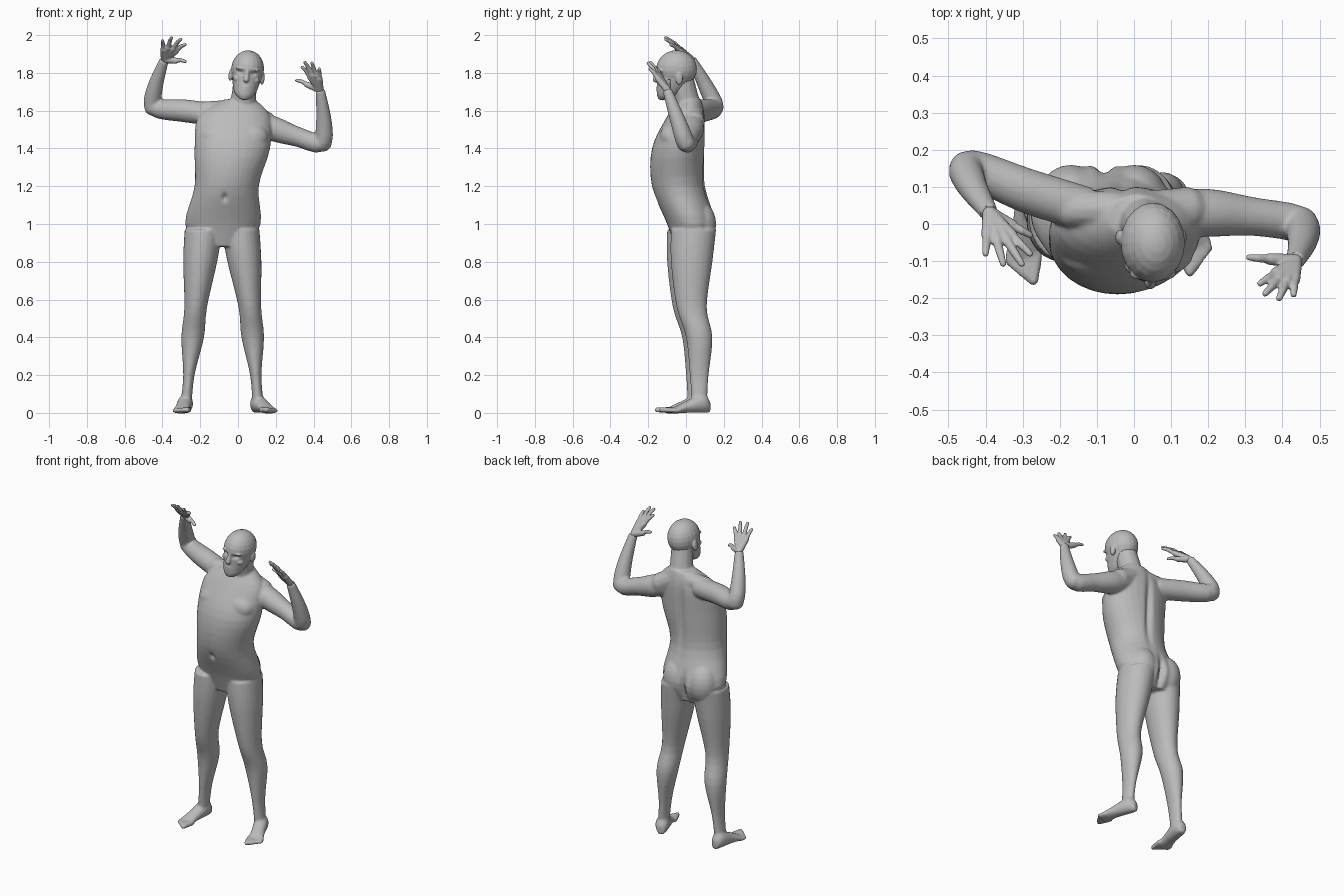
import bpy, bmesh, math
from mathutils import Vector, Matrix

cube = bpy.data.objects.get("Cube")
if cube:
    bpy.data.objects.remove(cube, do_unlink=True)

skin = bpy.data.materials.new("plain grey")
skin.use_nodes = True
skin.diffuse_color = (.5, .5, .5, 1)
skin.node_tree.nodes["Principled BSDF"].inputs["Base Color"].default_value = skin.diffuse_color

UP = Vector((0, 0, 1))
FORWARD = Vector((0, -1, 0))


def spline(points, steps=4):
    """Pass a smooth curve through section points of any dimension."""
    points = [Vector(p) for p in points]
    last = len(points) - 1
    result = []
    for i in range(last):
        before, start, end, after = points[max(i - 1, 0)], points[i], points[i + 1], points[min(i + 2, last)]
        tangent_in, tangent_out = (end - before) / 2, (after - start) / 2
        for k in range(steps):
            t = k / steps
            ease = t * t * (3 - 2 * t)
            result.append(start * (1 - ease) + end * ease
                          + tangent_in * (t * (1 - t) ** 2) - tangent_out * (t * t * (1 - t)))
    return result + [points[last]]


def loft(bm, points, axis=None, matrix=Matrix(), sides=24):
    """Skin smooth elliptical sections: x, y, z, half width and half depth."""
    sections = spline(points)
    rings = []
    u = Vector((1, 0, 0))
    for i, section in enumerate(sections):
        centre, width, depth = Vector(section[:3]), section[3], section[-1]
        ahead = Vector(sections[min(i + 1, len(sections) - 1)][:3])
        behind = Vector(sections[max(i - 1, 0)][:3])
        t = axis or (ahead - behind).normalized()
        if i == 0 and abs(t.x) > .7:
            u = Vector((0, 1, 0))
        u = (u - t * u.dot(t)).normalized()
        v = t.cross(u)
        angles = [math.tau * k / sides for k in range(sides)]
        rings.append([bm.verts.new(matrix @ (centre + u * width * math.cos(a) + v * depth * math.sin(a)))
                      for a in angles])
    for lower, upper in zip(rings, rings[1:]):
        for k in range(sides):
            bm.faces.new((lower[k - 1], lower[k], upper[k], upper[k - 1]))
    bm.faces.new(rings[0][::-1])
    bm.faces.new(rings[-1])


def blob(bm, centre, size, matrix=Matrix()):
    place = matrix @ Matrix.Translation(centre) @ Matrix.Diagonal((*size, 1))
    bmesh.ops.create_uvsphere(bm, u_segments=20, v_segments=12, radius=1, matrix=place)


def capsule(bm, start, end, radius, taper=1.0):
    """Round-ended tapered tube."""
    tip = radius * taper
    loft(bm, [(*start, radius), (*end, tip)], sides=12)
    blob(bm, start, [radius] * 3)
    blob(bm, end, [tip] * 3)


def finish(bm, name, voxel, smoothing, dents=()):
    """Fuse the parts into one skin, soften it and press in the hollows."""
    bmesh.ops.recalc_face_normals(bm, faces=bm.faces)
    mesh = bpy.data.meshes.new(name)
    bm.to_mesh(mesh)
    bm.free()
    mesh.materials.append(skin)
    part = bpy.data.objects.new(name, mesh)
    bpy.context.collection.objects.link(part)
    bpy.ops.object.select_all(action="DESELECT")
    part.select_set(True)
    bpy.context.view_layer.objects.active = part
    fuse = part.modifiers.new("fuse", "REMESH")
    fuse.mode, fuse.voxel_size = "VOXEL", voxel
    soften = part.modifiers.new("soften", "SMOOTH")
    soften.factor, soften.iterations = .5, smoothing
    bpy.ops.object.modifier_apply(modifier=fuse.name)
    bpy.ops.object.modifier_apply(modifier=soften.name)
    for centre, size, push in dents:
        for vertex in part.data.vertices:
            offset = vertex.co - Vector(centre)
            distance = sum((o / s) ** 2 for o, s in zip(offset, size))
            vertex.co += Vector(push) * math.exp(-distance)
    thin = part.modifiers.new("thin", "DECIMATE")
    thin.ratio = .4
    bpy.ops.object.modifier_apply(modifier=thin.name)
    bpy.ops.object.shade_smooth_by_angle(angle=math.radians(40))
    return part


# Torso, shoulder slopes and neck
body = bmesh.new()
loft(body, [(-.08, .03, .88, .12, .09), (-.08, .03, 1, .2, .13), (-.06, -.04, 1.2, .17, .14),
            (-.03, -.04, 1.4, .2, .14), (-.02, 0, 1.57, .19, .1), (.01, .02, 1.66, .08, .06)], UP, sides=32)
capsule(body, (0, .04, 1.61), (-.17, .04, 1.6), .05)
capsule(body, (.03, .04, 1.6), (.14, .04, 1.54), .05, 1.2)
capsule(body, (.02, .02, 1.58), (.04, -.02, 1.76), .07, .9)

# Chest and buttocks
for x in (-.11, .07):
    blob(body, (x, -.08, 1.46), (.09, .06, .07))
for x in (-.17, 0):
    blob(body, (x, .07, 1), (.09, .09, .12))

# Legs share one profile: depth position, height, half width, half depth
LEG = [(.03, .97, .1, .12), (.02, .8, .09, .11), (.02, .56, .06, .08),
       (.06, .4, .06, .07), (.06, .2, .03, .05), (.06, .04, .03, .04)]
FOOT = [(0, .06, .03, .02), (0, .02, .05, .04), (0, -.08, .03, .04), (0, -.15, .01, .05)]
for hip, knee, ankle, shift, turn, inner in ((-.18, -.23, -.28, -.01, -8, 1), (.01, .07, .11, .01, 22, -1)):
    sections = []
    for y, z, width, depth in LEG:
        x = knee + (hip - knee) * (2 * z - 1) if z > .5 else ankle + (knee - ankle) * 2 * z
        sections.append((x, y + shift, z, width, depth))
    loft(body, sections, UP)
    # Foot flattens towards the toes, the biggest toe on the inner side
    place = Matrix.Translation((ankle, .06 + shift, 0)) @ Matrix.Rotation(math.radians(turn), 4, "Z")
    loft(body, [(*p, max(p[2], .015)) for p in FOOT], FORWARD, place)
    for i in range(5):
        radius = .016 - .001 * i
        x = inner * (.037 - .018 * i)
        capsule(body, place @ Vector((x, -.13, radius)), place @ Vector((x, .01 * i - .2, radius)), radius, .9)

# Arms, raised and bent at the elbow
loft(body, [(-.13, .04, 1.58, .06), (-.29, .09, 1.6, .06), (-.44, .15, 1.62, .05),
            (-.44, .11, 1.72, .042), (-.39, .03, 1.87, .025)])
loft(body, [(.1, .03, 1.54, .06), (.2, .03, 1.5, .065), (.32, .02, 1.46, .052), (.44, 0, 1.43, .05),
            (.455, -.04, 1.54, .042), (.435, -.1, 1.71, .025)])
blob(body, (-.45, .15, 1.62), [.047] * 3)
blob(body, (.45, 0, 1.43), [.047] * 3)

# Hollows: navel, spine, cleft
finish(body, "body", .007, 6, [((-.07, -.19, 1.14), (.014, .06, .02), (0, .02, 0)),
                               ((-.03, .1, 1.38), (.02, .06, .2), (0, -.02, 0)),
                               ((-.08, .16, .96), (.02, .08, .09), (0, -.03, 0))])


def hand(name, wrist, little, index, thumb):
    """Fan of palm bones and bent fingers from the wrist."""
    bm = bmesh.new()
    wrist, little, index, thumb = (Vector(p) for p in (wrist, little, index, thumb))
    longer = [wrist.lerp(little.lerp(index, f), 1.25) for f in (1 / 3, 2 / 3)]
    for tip in (little, *longer, index, thumb):
        knuckle = wrist.lerp(tip, .55)
        middle = wrist.lerp(tip, .8) + UP * .006
        capsule(bm, wrist, knuckle, .019, .85)
        capsule(bm, knuckle, middle, .0125, .9)
        capsule(bm, middle, tip, .011, .8)
    finish(bm, name, .004, 3)


hand("right_hand", (-.39, .03, 1.87), (-.4, -.08, 1.97), (-.28, -.08, 1.95), (-.28, -.03, 1.86))
hand("left_hand", (.435, -.1, 1.71), (.43, -.19, 1.82), (.34, -.16, 1.83), (.31, -.09, 1.76))

# Head around its own centre: skull, jaw, nose, lips
head = bmesh.new()
blob(head, (0, 0, .03), (.087, .108, .1))
loft(head, [(0, -.07, -.13, .025), (0, -.045, -.1, .055), (0, -.01, -.03, .076, .094)][:2]
     and [(0, -.07, -.13, .025, .025), (0, -.045, -.1, .055, .06),
          (0, -.01, -.03, .075, .093), (0, 0, .03, .084, .104)], UP)
capsule(head, (0, -.1, .02), (0, -.11, -.025), .01, 1.6)
for z in (-.066, -.078):
    blob(head, (0, -.095, z), (.026, .012, .006))
blob(head, (0, -.076, -.116), (.028, .024, .02))

# Brows, cheeks, ears and eye sockets
sockets = []
for side in (-1, 1):
    blob(head, (side * .034, -.083, .03), (.03, .018, .01))
    blob(head, (side * .045, -.06, -.025), (.025, .025, .02))
    blob(head, (side * .085, .014, -.01), (.011, .02, .034))
    sockets.append(((side * .034, -.09, .01), (.02, .04, .012), (0, .015, 0)))
skull = finish(head, "head", .004, 3, sockets)
skull.data.transform(Matrix.Translation((.047, -.05, 1.79)) @ Matrix.Rotation(math.radians(7), 4, "Y"))
